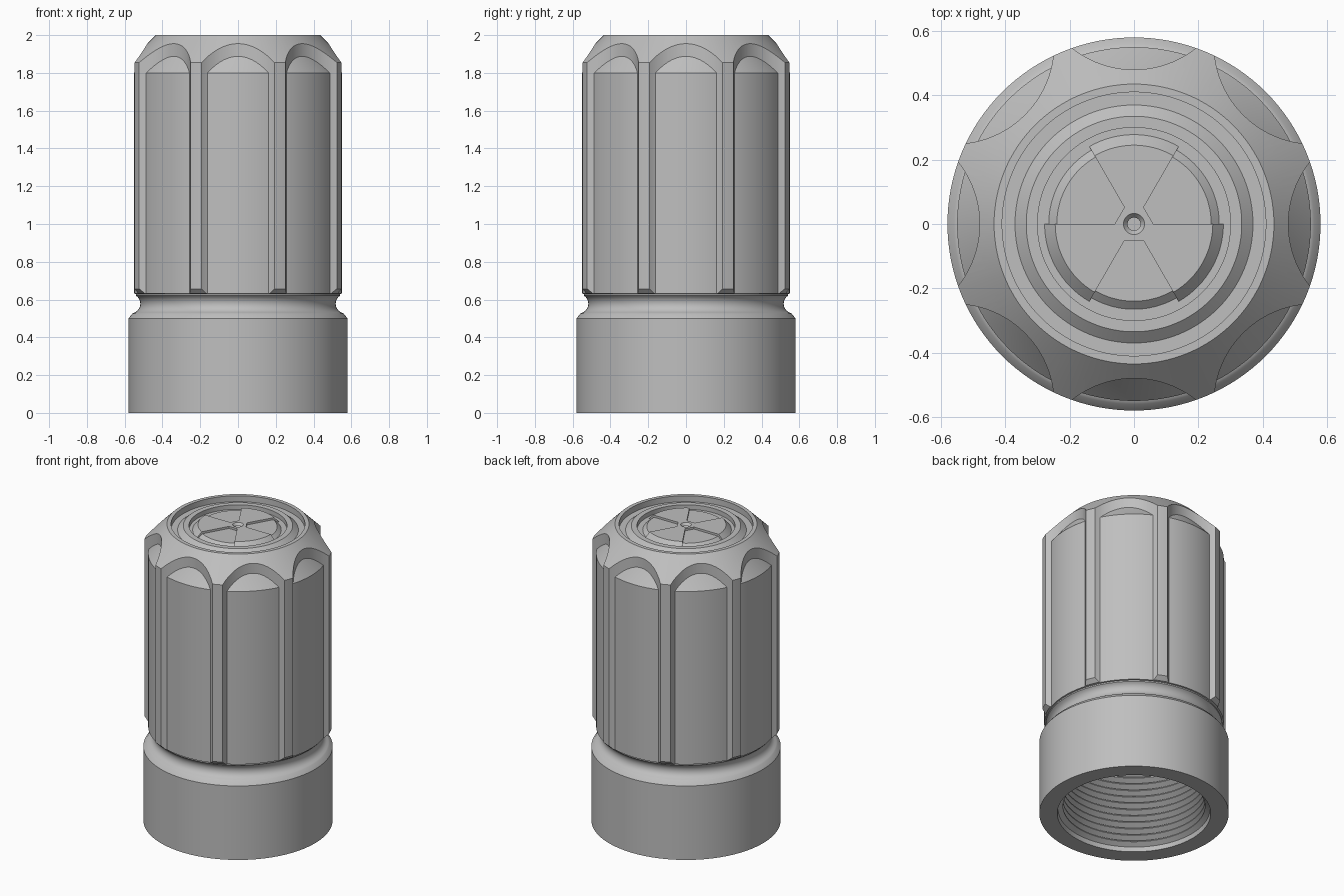
import bpy, bmesh
from math import sin, cos, pi, radians

if "Cube" in bpy.data.objects:
    bpy.data.objects.remove(bpy.data.objects["Cube"])

grey = bpy.data.materials.new("plain_grey")
grey.use_nodes = True
grey.diffuse_color = (0.52, 0.52, 0.52, 1)
grey.node_tree.nodes["Principled BSDF"].inputs["Base Color"].default_value = grey.diffuse_color


def finish(bm, name):
    """Clean a bmesh and make a smooth object with sharp edges from it."""
    bmesh.ops.remove_doubles(bm, verts=bm.verts, dist=1e-5)
    bmesh.ops.recalc_face_normals(bm, faces=bm.faces)
    mesh = bpy.data.meshes.new(name)
    bm.to_mesh(mesh)
    bm.free()
    mesh.materials.append(grey)
    mesh.shade_smooth()
    mesh.set_sharp_from_angle(angle=radians(25))
    obj = bpy.data.objects.new(name, mesh)
    bpy.context.collection.objects.link(obj)
    return obj


def bridge(bm, rings):
    """Join consecutive closed loops of vertices with quads."""
    for a, b in zip(rings, rings[1:]):
        n = len(a)
        for i in range(n):
            j = (i + 1) % n
            bm.faces.new((a[i], a[j], b[j], b[i]))


def lathe(name, profile, closed=False, steps=128):
    """Turn a (radius, height) profile around z."""
    bm = bmesh.new()
    rings = [[bm.verts.new((r * cos(2 * pi * i / steps), r * sin(2 * pi * i / steps), z))
              for i in range(steps)] for r, z in profile]
    bridge(bm, rings + rings[:1] if closed else rings)
    return finish(bm, name)


# Body: threaded socket, collar, neck groove, core and stepped cap
thread = [(0, 0.66), (0.46, 0.66)]
pitch = 0.045
for i in range(13, 0, -1):
    z = 0.03 + i * pitch
    thread += [(0.465, z), (0.435, z - 0.4 * pitch), (0.435, z - 0.55 * pitch)]
thread += [(0.465, 0.03), (0.47, 0)]
collar = [(0.58, 0), (0.58, 0.5), (0.56, 0.525)]
groove = [(0.565 - 0.048 * cos(radians(a)), 0.578 + 0.05 * sin(radians(a)))
          for a in range(-75, 61, 15)]
core = [(0.541, 0.63), (0.55, 0.632), (0.55, 1.8), (0.45, 1.925), (0.43, 1.96)]
cap = [(0.37, 1.96), (0.335, 1.99), (0.3, 1.99), (0.3, 1.96), (0.265, 1.96),
       (0.24, 1.982), (0.033, 1.982), (0.02, 1.96), (0.02, 1.9), (0, 1.9)]
lathe("body", thread + collar + groove + core + cap)

# Grip: chamfered sleeve that is fluted into eight ribs below a solid rim
ribs = lathe("grip_ribs", [(0.53, 0.632), (0.555, 0.632), (0.58, 0.657), (0.58, 1.855),
                           (0.435, 2), (0.41, 2), (0.41, 1.9), (0.5, 1.75), (0.5, 0.65)],
             closed=True)
cutters = []
for k in range(8):
    a = k * pi / 4
    bm = bmesh.new()
    bmesh.ops.create_cone(bm, cap_ends=True, segments=96, radius1=0.31, radius2=0.31, depth=2)
    cutter = finish(bm, "flute_cutter")
    cutter.location = (0.79 * cos(a), 0.79 * sin(a), 1.3)
    cutter.hide_render = True
    mod = ribs.modifiers.new("flute", "BOOLEAN")
    mod.operation = "DIFFERENCE"
    mod.solver = "EXACT"
    mod.object = cutter
    cutters.append(cutter)
bpy.context.view_layer.update()
cut = bpy.data.meshes.new_from_object(ribs.evaluated_get(bpy.context.evaluated_depsgraph_get()))
ribs.modifiers.clear()
ribs.data = cut
cut.shade_smooth()
cut.set_sharp_from_angle(angle=radians(25))
for cutter in cutters:
    bpy.data.objects.remove(cutter)

# Three-bladed raised plate with a countersunk hole in its hub
outline = []  # angle, top radius, foot radius
for k in range(3):
    start = 60 + 120 * k
    outline += [(radians(start + s), 0.245, 0.278) for s in range(0, 61, 4)]
    for s in range(0, 61, 10):
        r = 0.06 * cos(radians(30)) / cos(radians(s - 30))
        outline.append((radians(start + 60 + s), r, r))
bm = bmesh.new()


def loop(radius, z):
    return [bm.verts.new((radius(p) * cos(p[0]), radius(p) * sin(p[0]), z)) for p in outline]


bridge(bm, [loop(lambda p: p[2], 1.961), loop(lambda p: p[1], 1.996),
            loop(lambda p: 0.033, 1.996), loop(lambda p: 0.02, 1.98)])
bmesh.ops.remove_doubles(bm, verts=bm.verts, dist=1e-5)
bmesh.ops.dissolve_degenerate(bm, dist=1e-5, edges=bm.edges)
finish(bm, "bladed_plate")
